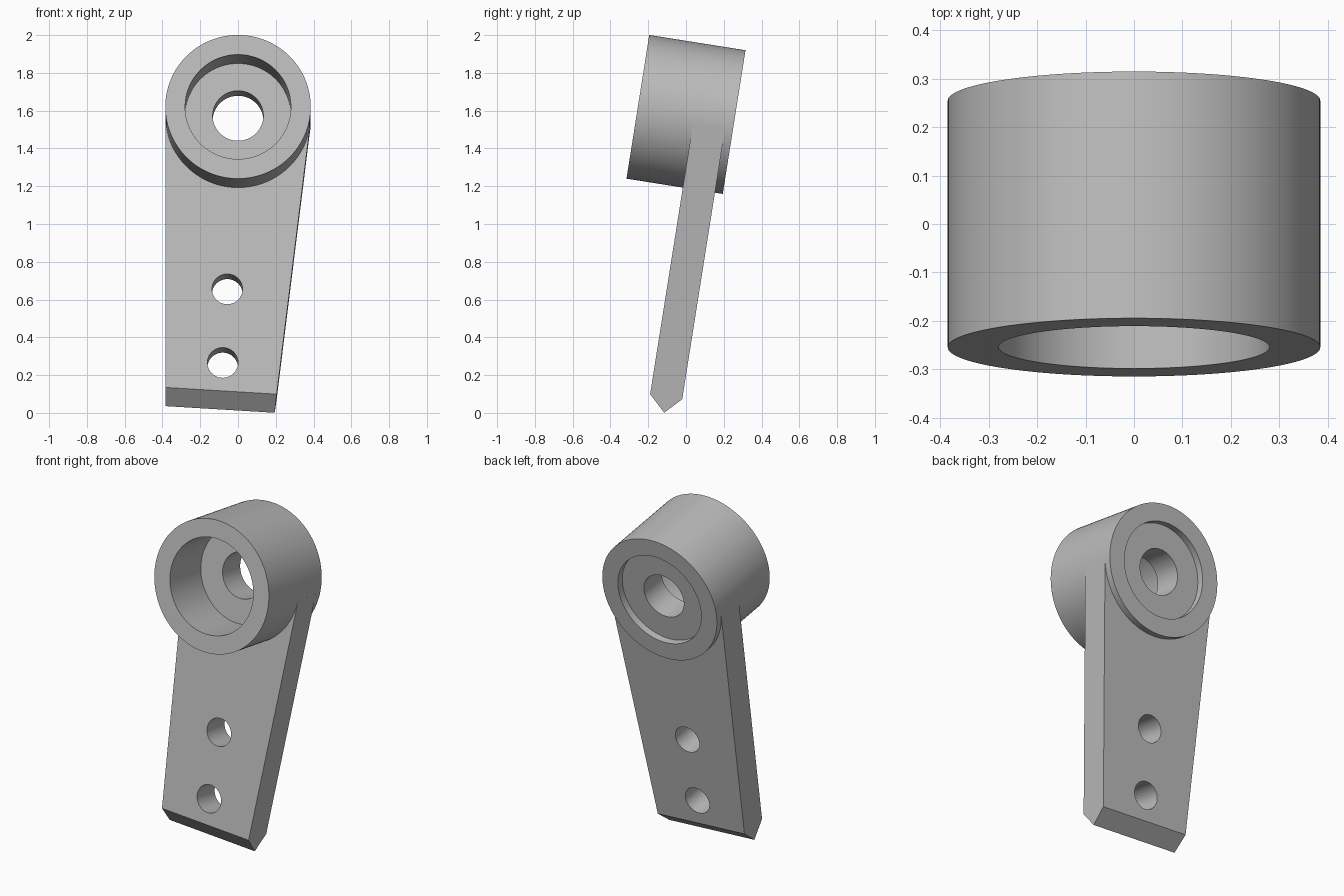
import bpy, bmesh
from math import radians, sin, cos, tan, pi
from mathutils import Matrix, Vector

cube = bpy.data.objects.get("Cube")
if cube:
    bpy.data.objects.remove(cube)

# Main dimensions, measured from the hub centre (y along the bore, z up the arm)
R = 0.385            # hub radius
HALF = 0.258         # half hub length
RECESS = 0.28        # counterbore radius
BORE = 0.134         # through hole radius
FRONT, BACK = 0.044, 0.216   # arm and web faces
TAPER = radians(3.5)         # arm half taper and lean

tilt = Matrix.Translation((0, 0, 1.58)) @ Matrix.Rotation(radians(-9), 4, 'X')
lean = tilt @ Matrix.Rotation(TAPER, 4, 'Y')

grey = bpy.data.materials.new("plain grey")
grey.use_nodes = True
colour = (0.5, 0.5, 0.5, 1)
grey.diffuse_color = colour
grey.node_tree.nodes["Principled BSDF"].inputs["Base Color"].default_value = colour


def make_object(name, bm, matrix):
    bmesh.ops.recalc_face_normals(bm, faces=bm.faces)
    mesh = bpy.data.meshes.new(name)
    bm.to_mesh(mesh)
    bm.free()
    mesh.materials.append(grey)
    ob = bpy.data.objects.new(name, mesh)
    ob.matrix_world = matrix
    bpy.context.collection.objects.link(ob)
    return ob


def activate(ob):
    bpy.ops.object.select_all(action='DESELECT')
    ob.select_set(True)
    bpy.context.view_layer.objects.active = ob


def smooth(ob):
    activate(ob)
    bpy.ops.object.shade_smooth_by_angle(angle=radians(30))


def cut_hole(ob, z, radius):
    """Cut a round hole along y through the arm."""
    bm = bmesh.new()
    bmesh.ops.create_cone(bm, cap_ends=True, segments=64, radius1=radius, radius2=radius, depth=1,
                          matrix=Matrix.Translation((0, 0, z)) @ Matrix.Rotation(pi / 2, 4, 'X'))
    cutter = make_object("hole_cutter", bm, ob.matrix_world)
    cutter.hide_render = True
    mod = ob.modifiers.new("hole", 'BOOLEAN')
    mod.operation, mod.solver, mod.object = 'DIFFERENCE', 'EXACT', cutter
    activate(ob)
    bpy.ops.object.modifier_apply(modifier=mod.name)
    bpy.data.objects.remove(cutter)


# Hub: closed profile (radius, y) turned about the bore axis
profile = [(R, -HALF), (R, HALF), (RECESS, HALF), (RECESS, BACK),
           (BORE, BACK), (BORE, FRONT), (RECESS, FRONT), (RECESS, -HALF)]
SEG = 128
bm = bmesh.new()
rings = []
for i in range(SEG):
    a = 2 * pi * i / SEG
    rings.append([bm.verts.new((r * cos(a), y, r * sin(a))) for r, y in profile])
for i in range(SEG):
    one, two = rings[i], rings[(i + 1) % SEG]
    for j in range(len(profile)):
        k = (j + 1) % len(profile)
        bm.faces.new((one[j], one[k], two[k], two[j]))
hub = make_object("hub", bm, tilt)

# Arm: tapered plate, sides tangent to the hub, with a wedge-shaped foot
top = -R * sin(TAPER)
section = [(FRONT, top), (FRONT, -1.477), (0.133, -1.563), (BACK, -1.477), (BACK, top)]
bm = bmesh.new()
sides = []
for s in (-1, 1):
    sides.append([bm.verts.new((s * (R / cos(TAPER) + z * tan(TAPER)), y, z)) for y, z in section])
for loop in sides:
    bm.faces.new(loop)
for j in range(len(section)):
    k = (j + 1) % len(section)
    bm.faces.new((sides[0][j], sides[0][k], sides[1][k], sides[1][j]))
arm = make_object("arm", bm, lean)

# Clear the hub bore, then drill the two mounting holes
for z, radius in ((0, 0.33), (-0.931, 0.081), (-1.326, 0.081)):
    cut_hole(arm, z, radius)

smooth(hub)
smooth(arm)
